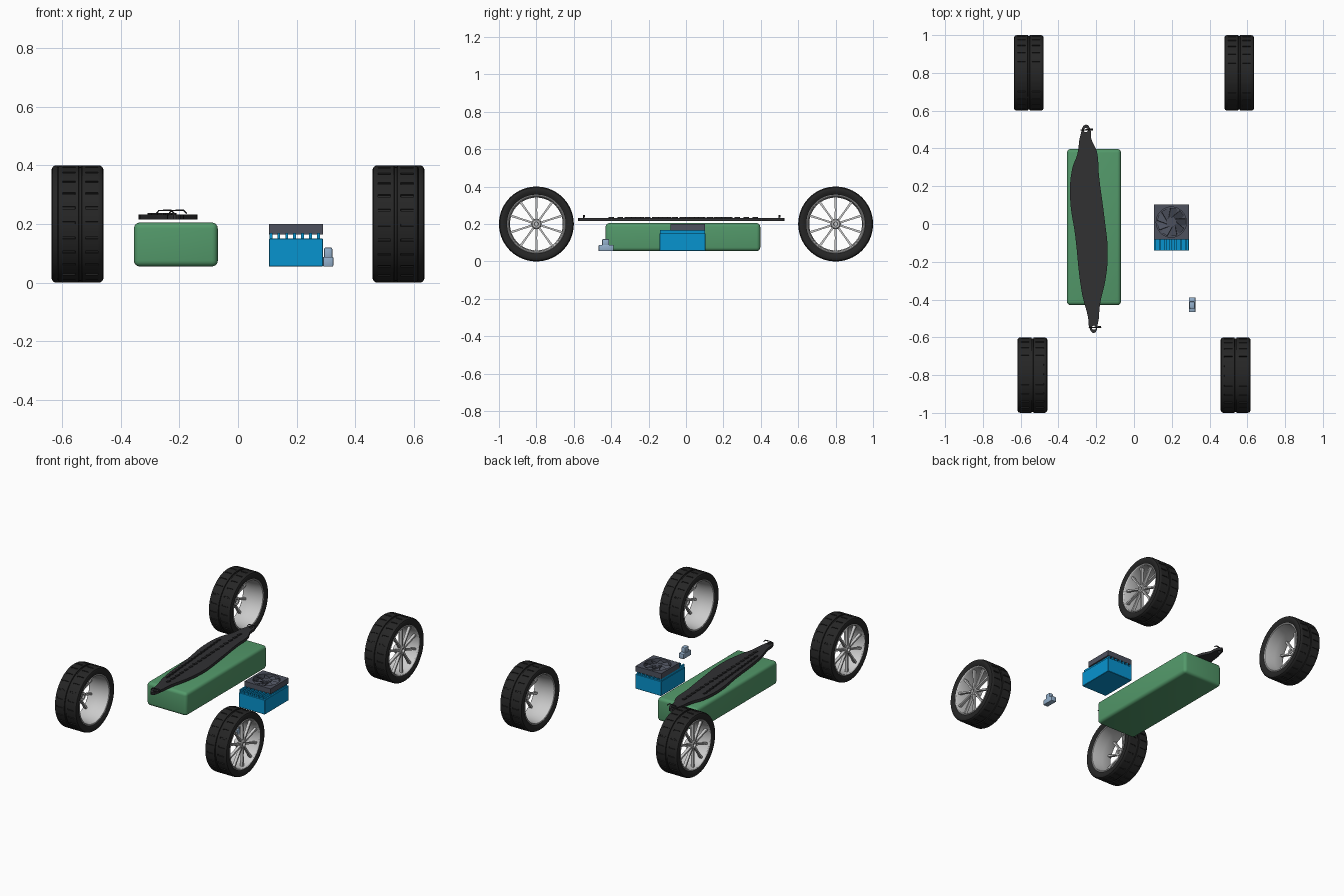
import bpy, bmesh, math
from mathutils import Matrix, Vector

if "Cube" in bpy.data.objects:
    bpy.data.objects.remove(bpy.data.objects["Cube"])


def material(name, rgb):
    m = bpy.data.materials.new(name)
    m.diffuse_color = [(c / 255) ** 2.2 for c in rgb] + [1]
    m.use_nodes = True
    m.node_tree.nodes["Principled BSDF"].inputs["Base Color"].default_value = m.diffuse_color
    return m


RUBBER = material("rubber", (42, 42, 42))
PLASTIC = material("dark_plastic", (52, 52, 54))
GREEN = material("green", (84, 152, 106))
BLUE = material("blue", (16, 146, 206))
SLATE = material("slate", (78, 82, 94))
STEEL = material("steel_blue", (146, 174, 202))
ALLOY = material("alloy", (190, 190, 192))


def finish(ob, mat, angle=30):
    ob.data.materials.clear()
    ob.data.materials.append(mat)
    bpy.ops.object.select_all(action='DESELECT')
    ob.select_set(True)
    bpy.context.view_layer.objects.active = ob
    bpy.ops.object.shade_smooth_by_angle(angle=math.radians(angle))
    return ob


def from_bm(name, bm, mat):
    bmesh.ops.recalc_face_normals(bm, faces=bm.faces)
    me = bpy.data.meshes.new(name)
    bm.to_mesh(me)
    bm.free()
    ob = bpy.data.objects.new(name, me)
    bpy.context.collection.objects.link(ob)
    return finish(ob, mat)


def add_box(bm, lo, hi, mtx=Matrix()):
    lo, hi = Vector(lo), Vector(hi)
    m = mtx @ Matrix.Translation((lo + hi) / 2) @ Matrix.Diagonal((*(hi - lo), 1))
    return bmesh.ops.create_cube(bm, size=1, matrix=m)


def box(name, lo, hi, mat, bevel=0, segs=2):
    bm = bmesh.new()
    add_box(bm, lo, hi)
    if bevel:
        bmesh.ops.bevel(bm, geom=bm.edges[:], offset=bevel, segments=segs,
                        profile=0.5, affect='EDGES')
    return from_bm(name, bm, mat)


def lathe(bm, angles, profile, radius=lambda i, r, k: r):
    """Spin a closed (x, r) profile round the x axis."""
    rings = []
    for i, a in enumerate(angles):
        rings.append([bm.verts.new((x, radius(i, r, k) * math.cos(a), radius(i, r, k) * math.sin(a)))
                      for k, (x, r) in enumerate(profile)])
    n, p = len(rings), len(profile)
    for i in range(n):
        for k in range(p):
            a, b = rings[i], rings[(i + 1) % n]
            bm.faces.new((a[k], b[k], b[(k + 1) % p], a[(k + 1) % p]))


def even(n):
    return [2 * math.pi * i / n for i in range(n)]


def circle(cx, cy, r, n=32):
    return [(cx + r * math.cos(a), cy + r * math.sin(a)) for a in even(n)]


def plate(name, loops, z0, z1, mat, smooth=False):
    """Extruded flat shape; loops after the first are holes."""
    cu = bpy.data.curves.new(name, 'CURVE')
    cu.dimensions, cu.fill_mode = '2D', 'BOTH'
    cu.extrude, cu.resolution_u = (z1 - z0) / 2, 4
    for i, pts in enumerate(loops):
        if smooth and i == 0:
            s = cu.splines.new('BEZIER')
            s.bezier_points.add(len(pts) - 1)
            for b, p in zip(s.bezier_points, pts):
                b.co = (*p, 0)
                b.handle_left_type = b.handle_right_type = 'AUTO'
        else:
            s = cu.splines.new('POLY')
            s.points.add(len(pts) - 1)
            for b, p in zip(s.points, pts):
                b.co = (*p, 0, 1)
        s.use_cyclic_u = True
    return convert(name, cu, mat, (z0 + z1) / 2)


def convert(name, cu, mat, z=0):
    ob = bpy.data.objects.new(name, cu)
    ob.location.z = z
    bpy.context.collection.objects.link(ob)
    bpy.ops.object.select_all(action='DESELECT')
    ob.select_set(True)
    bpy.context.view_layer.objects.active = ob
    bpy.ops.object.convert(target='MESH')
    return finish(bpy.context.view_layer.objects.active, mat)


# Tyre: rounded sidewalls, centre groove, cross slots in each half of the tread
half = [(0.0045, 0.194), (0.0055, 0.2), (0.017, 0.2), (0.0175, 0.2), (0.060, 0.2), (0.0605, 0.2),
        (0.068, 0.199), (0.075, 0.195), (0.079, 0.187), (0.079, 0.177), (0.075, 0.165), (0.068, 0.153)]
profile = [(-x, r) for x, r in reversed(half)] + half
slotted = {i for i, (x, r) in enumerate(profile) if 0.0172 < abs(x) < 0.0602}
pitch = 2 * math.pi / 24
steps = [0, 0.01, 0.15, 0.16, 0.44, 0.72]
bm = bmesh.new()
lathe(bm, [(p + s) * pitch for p in range(24) for s in steps], profile,
      lambda i, r, k: r - 0.005 if k in slotted and i % 6 in (1, 2) else r)
tyre = from_bm("tyre", bm, RUBBER)

# Rim: open barrel with lips, hub and ten pairs of spreading spokes
bm = bmesh.new()
lathe(bm, even(64), [(-0.071, 0.157), (-0.073, 0.152), (-0.071, 0.148), (0, 0.141), (0.06, 0.145),
                     (0.071, 0.149), (0.074, 0.153), (0.071, 0.157), (0.06, 0.153), (-0.06, 0.153)])
lathe(bm, even(32), [(0.01, 0.013), (0.01, 0.026), (0.05, 0.028), (0.062, 0.026),
                     (0.066, 0.021), (0.066, 0.012), (0.056, 0.010)])
bmesh.ops.create_cone(bm, cap_ends=True, segments=16, radius1=0.013, radius2=0.013, depth=0.03,
                      matrix=Matrix.Translation((0.035, 0, 0)) @ Matrix.Rotation(math.pi / 2, 4, 'Y'))
for a in even(10):
    for side in (-1, 1):
        m = (Matrix.Rotation(a + side * 0.06, 4, 'X') @ Matrix.Translation((0, 0, 0.022))
             @ Matrix.Rotation(side * -0.085, 4, 'X'))
        add_box(bm, (0.042, -0.0045, 0), (0.06, 0.0045, 0.124), m)
rim = from_bm("rim", bm, ALLOY)

# Four wheels share the same meshes, spokes facing outwards
for end, x, y in (("front", 0.538, -0.8), ("rear", 0.557, 0.8)):
    for side, s in (("right", 1), ("left", -1)):
        for part in (tyre, rim):
            ob = bpy.data.objects.new(f"{end}_{side}_{part.name}", part.data)
            ob.location = (s * x, y, 0.2)
            ob.rotation_euler.z = 0 if s > 0 else math.pi
            bpy.context.collection.objects.link(ob)
for part in (tyre, rim):
    bpy.data.objects.remove(part)

# Battery pack
box("battery", (-0.355, -0.43, 0.055), (-0.069, 0.397, 0.205), GREEN, 0.02, 4)

# Battery strap: curved plate with a hole at each end
outline = [(-0.255, 0.526), (-0.231, 0.50), (-0.226, 0.45), (-0.197, 0.385), (-0.186, 0.26),
           (-0.156, 0.03), (-0.139, -0.145), (-0.15, -0.29), (-0.18, -0.425), (-0.192, -0.53),
           (-0.212, -0.577), (-0.236, -0.55), (-0.243, -0.495), (-0.275, -0.37), (-0.312, -0.055),
           (-0.338, 0.13), (-0.328, 0.29), (-0.30, 0.37), (-0.282, 0.475)]
posts = [(-0.255, 0.497), (-0.212, -0.549)]
plate("battery_strap", [outline] + [circle(*p, 0.011, 16) for p in posts], 0.215, 0.232, PLASTIC, True)

# Raised ribs along the strap
bm = bmesh.new()
for p, q, w in (((-0.249, 0.37), (-0.217, -0.40), 0.006), ((-0.303, 0.235), (-0.256, -0.35), 0.004)):
    p, q = Vector(p), Vector(q)
    for i in range(17):
        m = Matrix.Translation((*p.lerp(q, i / 16), 0)) @ Matrix.Rotation(-0.15, 4, 'Z')
        add_box(bm, (-w, -0.014, 0.228), (w, 0.014, 0.238), m)
from_bm("strap_ribs", bm, PLASTIC)

# Wire clips at the strap ends
for name, (px, py) in zip(("rear_clip", "front_clip"), posts):
    cu = bpy.data.curves.new(name, 'CURVE')
    cu.dimensions, cu.bevel_depth, cu.bevel_resolution, cu.use_fill_caps = '3D', 0.0025, 2, True
    for dy in (0, 0.006):
        s = cu.splines.new('POLY')
        path = [(-0.027, 0.231), (-0.015, 0.246), (0.026, 0.247), (0.037, 0.236)]
        s.points.add(3)
        for b, (x, z) in zip(s.points, path):
            b.co = (px + x, py + dy * (x > 0), z, 1)
    convert(name, cu, PLASTIC)

# Speed controller: body with cooling fins
box("controller_body", (0.105, -0.141, 0.055), (0.29, 0.104, 0.15), BLUE, 0.002, 1)
bm = bmesh.new()
for i in range(7):
    x = 0.112 + i * 0.0271
    add_box(bm, (x - 0.005, -0.139, 0.148), (x + 0.005, 0.102, 0.169), Matrix())
from_bm("cooling_fins", bm, BLUE)

# Cooling fan: square frame with round opening, back plate, hub and blades
fx, fy, h = 0.1975, 0.01, 0.0925
square = [(fx - h, fy - h), (fx + h, fy - h), (fx + h, fy + h), (fx - h, fy + h)]
plate("fan_frame", [square, circle(fx, fy, 0.08, 48)], 0.168, 0.2, SLATE)
plate("fan_back", [square], 0.165, 0.171, SLATE)
bm = bmesh.new()
for r, top in ((0.028, 0.197), (0.018, 0.199)):
    bmesh.ops.create_cone(bm, cap_ends=True, segments=32, radius1=r, radius2=r, depth=top - 0.168,
                          matrix=Matrix.Translation((fx, fy, (top + 0.168) / 2)))
for a in even(9):
    m = (Matrix.Translation((fx, fy, 0.184)) @ Matrix.Rotation(a, 4, 'Z')
         @ Matrix.Rotation(0.5, 4, 'X'))
    add_box(bm, (0.024, -0.02, -0.0015), (0.074, 0.02, 0.0015), m)
from_bm("fan_rotor", bm, SLATE)

# Small sensor: foot with a narrower head
box("sensor_foot", (0.29, -0.467, 0.055), (0.325, -0.388, 0.088), STEEL, 0.003, 2)
box("sensor_head", (0.293, -0.448, 0.08), (0.322, -0.411, 0.12), STEEL, 0.006, 2)
